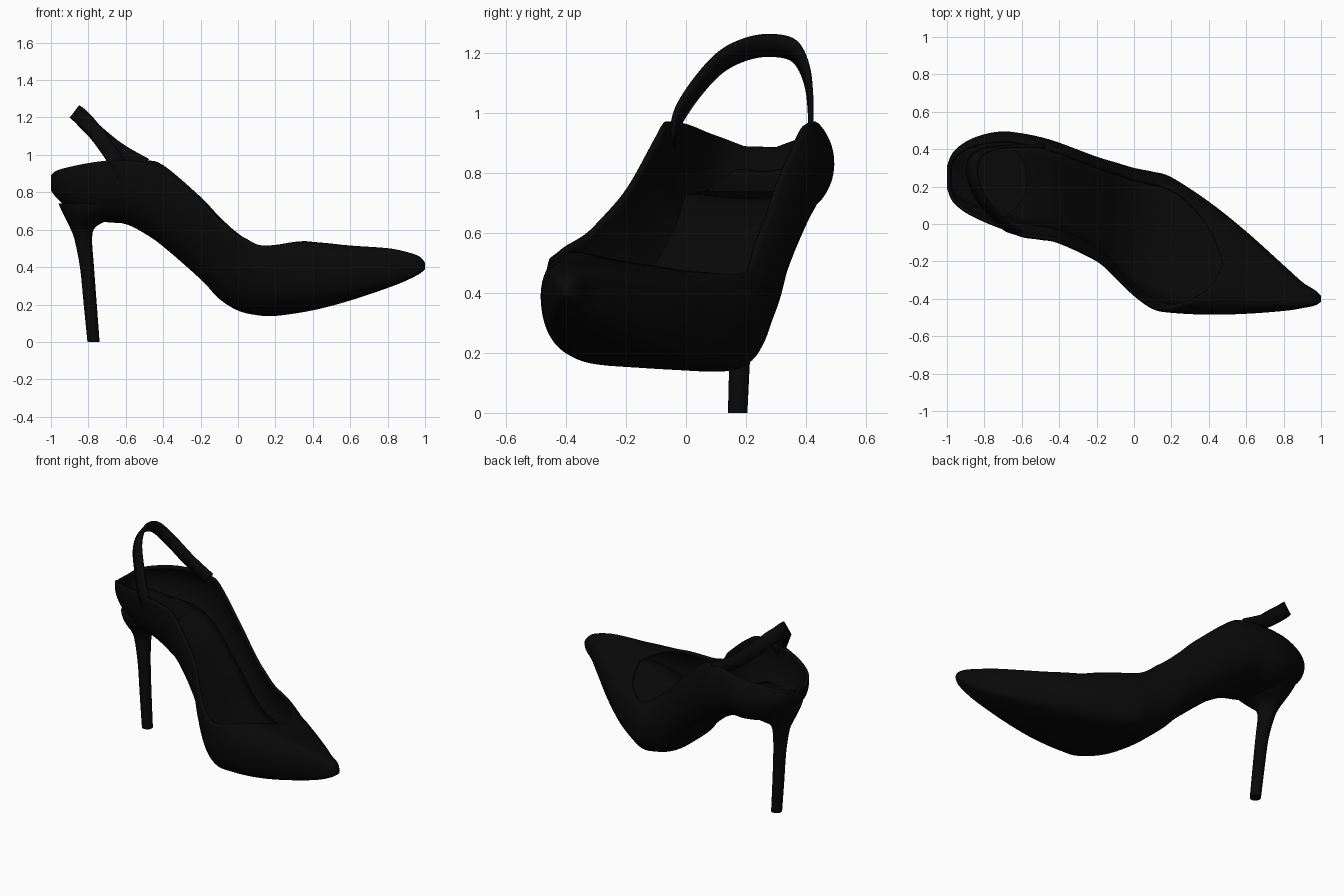
import bpy, bmesh
from math import sin, cos, pi, asin, sqrt
from mathutils import Vector

cube = bpy.data.objects.get("Cube")
if cube:
    bpy.data.objects.remove(cube, do_unlink=True)

black = bpy.data.materials.new("black leather")
black.use_nodes = True
tone = (0.0025, 0.0025, 0.0025, 1)
black.diffuse_color = tone
bsdf = next(n for n in black.node_tree.nodes if n.type == 'BSDF_PRINCIPLED')
bsdf.inputs["Base Color"].default_value = tone


def smooth_rows(rows, steps):
    """Catmull-Rom resampling of a list of rows."""
    pts = [Vector(r) for r in rows]
    out = []
    for i in range(len(pts) - 1):
        a, b, c, d = (pts[max(0, min(len(pts) - 1, i + k))] for k in (-1, 0, 1, 2))
        for s in range(steps):
            t = s / steps
            out.append(b + (c - a) * (t / 2) + (a * 2 - b * 5 + c * 4 - d) * (t * t / 2)
                       + (b * 3 - a - c * 3 + d) * (t ** 3 / 2))
    return out + [pts[-1]]


def loft(name, rings, wrap=False, caps=False, thickness=0.0):
    """Skin rows of points into a smooth object."""
    bm = bmesh.new()
    grid = [[bm.verts.new(p) for p in ring] for ring in rings]
    n = len(grid[0])
    for r0, r1 in zip(grid, grid[1:]):
        for j in range(n if wrap else n - 1):
            k = (j + 1) % n
            bm.faces.new((r0[j], r0[k], r1[k], r1[j]))
    if caps:
        bm.faces.new(grid[0])
        bm.faces.new(grid[-1])
    bmesh.ops.remove_doubles(bm, verts=bm.verts, dist=0.0005)
    bmesh.ops.recalc_face_normals(bm, faces=bm.faces)
    mesh = bpy.data.meshes.new(name)
    bm.to_mesh(mesh)
    bm.free()
    mesh.materials.append(black)
    ob = bpy.data.objects.new(name, mesh)
    bpy.context.collection.objects.link(ob)
    if thickness:
        mod = ob.modifiers.new("thickness", 'SOLIDIFY')
        mod.thickness = thickness
        mod.offset = -1
    bpy.ops.object.select_all(action='DESELECT')
    ob.select_set(True)
    bpy.context.view_layer.objects.active = ob
    bpy.ops.object.shade_smooth_by_angle(angle=0.8)
    return ob


# Shoe stations from heel to toe: x, low y, high y, sole z, top z
stations = smooth_rows([
    (-1, .19, .31, .81, .89),
    (-.97, .12, .38, .77, .915),
    (-.9, .06, .44, .71, .935),
    (-.8, .01, .48, .66, .955),
    (-.7, -.03, .495, .64, .968),
    (-.6, -.07, .485, .63, .972),
    (-.5, -.085, .465, .58, .97),
    (-.4, -.105, .435, .51, .945),
    (-.2, -.2, .36, .335, .775),
    (-.1, -.29, .33, .23, .67),
    (0, -.385, .30, .17, .58),
    (.1, -.455, .28, .15, .52),
    (.2, -.475, .25, .15, .515),
    (.4, -.485, .12, .178, .55),
    (.6, -.48, -.04, .228, .53),
    (.8, -.465, -.22, .292, .51),
    (.9, -.45, -.31, .33, .487),
    (.97, -.435, -.355, .365, .46),
    (1, -.415, -.385, .39, .425)], 5)


def ramp(x, start, end):
    return max(0, min(1, (x - start) / (end - start)))


def section_point(row, side, s):
    """Point on the shell: s runs from sole centre (0) to rim (1)."""
    x, y0, y1, low, top = row
    mid, half = (y0 + y1) / 2, (y1 - y0) / 2
    # The forefoot is squarer than the heel, most of all underneath
    fore = ramp(x, -.3, .15)
    power, under = .7 - .25 * fore, .7 - .37 * fore
    # Rim reach: full along the opening, rounding to zero at the throat
    if side < 0:
        reach = .98 * sqrt(1 - ramp(x, .08, .46) ** 2)
    else:
        reach = .83 * sqrt(1 - ramp(x, .22, .46) ** 2)
    end = pi - asin(reach ** (1 / power))
    t = s * end
    frac = (1 - cos(t)) / (1 - cos(end))
    dy = side * half * max(0, sin(t)) ** (under if t < pi / 2 else power)
    # Sideways tilt differs between sole and top line
    sole_roll = .07 * ramp(x, -.15, .2)
    top_roll = .03 - .07 * ramp(x, -.7, -.4) + .22 * ramp(x, -.05, .4)
    roll = sole_roll + (top_roll - sole_roll) * frac
    z = low + (top - low) * frac - roll * dy - .8 * abs(roll) * half * frac
    return Vector((x, mid + dy, z))


# Upper, sole and closed toe as one thin shell
N = 28
shell = [[section_point(r, -1 if j < 0 else 1, abs(j) / N) for j in range(-N, N + 1)]
         for r in stations]
loft("shoe_upper", shell, caps=True, thickness=.018)

# Footbed inside the shell
bed = []
for r in stations:
    if -.98 < r[0] < .75:
        a, b = section_point(r, -1, .45), section_point(r, 1, .43)
        bed.append([a.lerp(b, .03 + .94 * k / 8) - Vector((0, 0, .015 * sin(pi * k / 8)))
                    for k in range(9)])
loft("insole", bed, thickness=.01)

# Slim heel flaring smoothly into the seat: z, back x, front x, low y, high y
heel = smooth_rows([
    (0, -.805, -.74, .14, .205),
    (.2, -.825, -.755, .145, .215),
    (.4, -.845, -.77, .15, .23),
    (.55, -.875, -.78, .15, .26),
    (.61, -.898, -.765, .13, .29),
    (.645, -.915, -.71, .095, .335),
    (.70, -.942, -.62, .045, .41),
    (.74, -.96, -.57, .03, .445)], 4)
rings = []
for z, x0, x1, y0, y1 in heel:
    rings.append([Vector(((x0 + x1) / 2 + (x1 - x0) / 2 * cos(a),
                          (y0 + y1) / 2 + (y1 - y0) / 2 * sin(a), z))
                  for a in (2 * pi * k / 32 for k in range(32))])
loft("stiletto_heel", rings, wrap=True, caps=True)

# Ankle strap leaning back over the heel
path = smooth_rows([
    (-.62, -.055, .91), (-.67, -.035, .99), (-.74, .03, 1.09), (-.81, .11, 1.175),
    (-.855, .2, 1.22), (-.875, .29, 1.232), (-.85, .37, 1.21), (-.77, .412, 1.13),
    (-.64, .425, 1.025), (-.5, .425, .945)], 6)
across = Vector((.025, 0, .033))
loft("ankle_strap", [[p - across, p, p + across] for p in path], thickness=.018)
